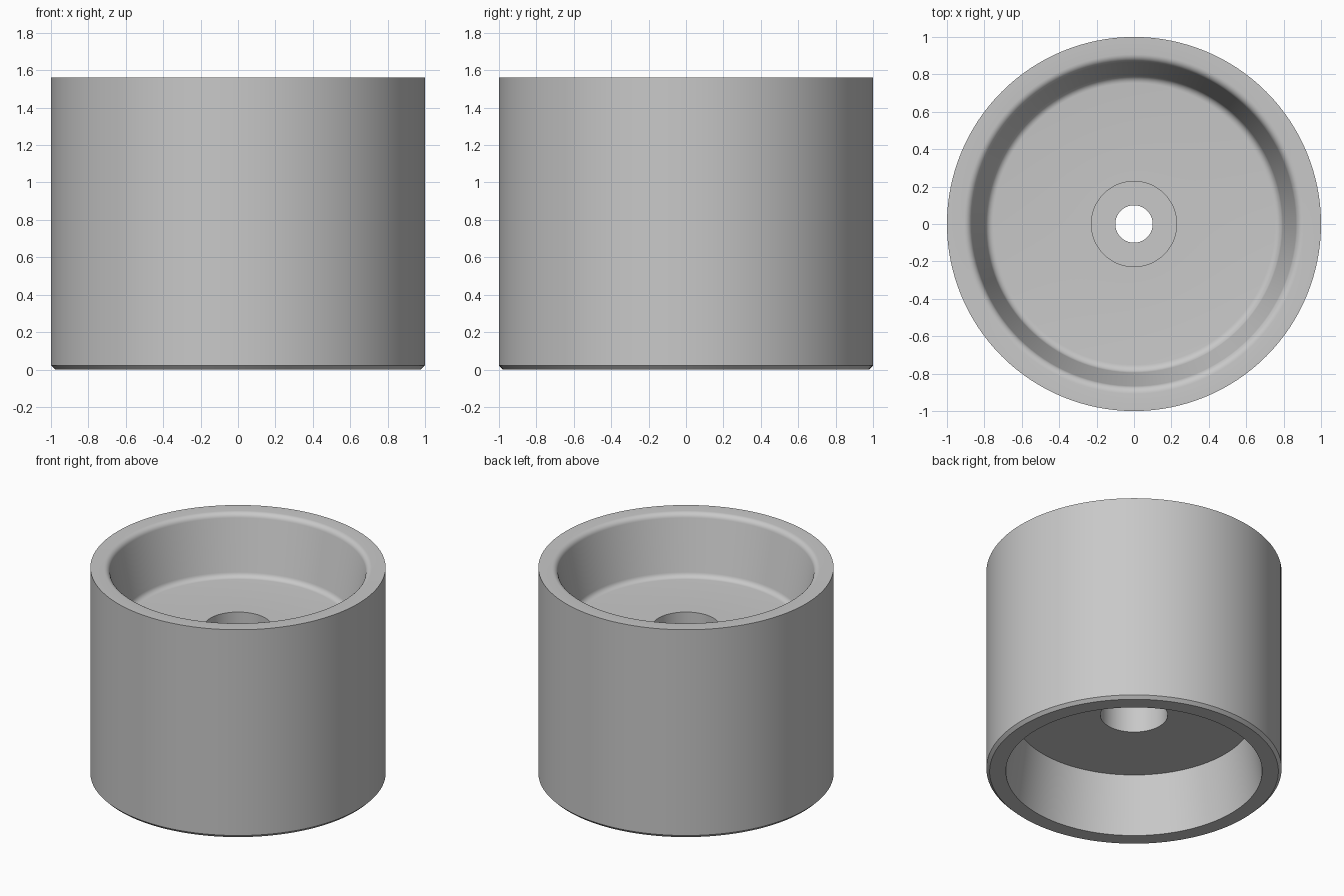
import bpy
import bmesh
from math import pi, sin, cos, radians
from mathutils import Vector

if "Cube" in bpy.data.objects:
    bpy.data.objects.remove(bpy.data.objects["Cube"])

SEGMENTS = 128
HEIGHT = 1.56
FLOOR_TOP, FLOOR_BOTTOM = 1.12, 0.44   # both faces of the central web
POCKET_R, POCKET_DEPTH = 0.228, 0.2    # counterbore on each side
BORE_R = 0.1
FILLET = 0.042


def rounded(before, corner, after, radius, steps=6):
    """Points of an arc that rounds one corner of the profile."""
    corner = Vector(corner)
    a = (Vector(before) - corner).normalized()
    b = (Vector(after) - corner).normalized()
    half = a.angle(b) / 2
    reach = radius / (sin(half) / cos(half))
    start, end = corner + a * reach, corner + b * reach
    centre = corner + (a + b).normalized() * (radius / sin(half))
    u, v = start - centre, end - centre
    sweep = u.angle(v)
    return [centre + (u * sin(sweep * (1 - i / steps)) + v * sin(sweep * i / steps)) / sin(sweep)
            for i in range(steps + 1)]


# Half section: outer wall, rounded upper cup, stepped bore, lower cup
rim, cup_floor = (0.873, HEIGHT), (0.788, FLOOR_TOP)
profile = [(0.978, 0), (1, 0.022), (1, HEIGHT)]
profile += rounded((1, HEIGHT), rim, cup_floor, FILLET)
profile += rounded(rim, cup_floor, (0, FLOOR_TOP), FILLET)
profile += [
    (POCKET_R, FLOOR_TOP), (POCKET_R, FLOOR_TOP - POCKET_DEPTH),
    (BORE_R, FLOOR_TOP - POCKET_DEPTH), (BORE_R, FLOOR_BOTTOM + POCKET_DEPTH),
    (POCKET_R, FLOOR_BOTTOM + POCKET_DEPTH), (POCKET_R, FLOOR_BOTTOM),
    (0.81, FLOOR_BOTTOM), (0.868, 0),
]

# Revolve the section around z
bm = bmesh.new()
verts = [bm.verts.new((r, 0, z)) for r, z in profile]
edges = [bm.edges.new((v, verts[i - 1])) for i, v in enumerate(verts)]
bmesh.ops.spin(bm, geom=verts + edges, cent=(0, 0, 0), axis=(0, 0, 1),
               angle=2 * pi, steps=SEGMENTS, use_merge=True)
bmesh.ops.remove_doubles(bm, verts=bm.verts, dist=0.0001)
bmesh.ops.recalc_face_normals(bm, faces=bm.faces)
mesh = bpy.data.meshes.new("wheel_body")
bm.to_mesh(mesh)
bm.free()

wheel = bpy.data.objects.new("wheel_body", mesh)
bpy.context.collection.objects.link(wheel)

# Plain grey material
grey = bpy.data.materials.new("plain grey")
grey.use_nodes = True
colour = (0.58, 0.58, 0.58, 1)
grey.diffuse_color = colour
grey.node_tree.nodes["Principled BSDF"].inputs["Base Color"].default_value = colour
mesh.materials.append(grey)

# Smooth curves, crisp corners
bpy.ops.object.select_all(action="DESELECT")
wheel.select_set(True)
bpy.context.view_layer.objects.active = wheel
bpy.ops.object.shade_smooth_by_angle(angle=radians(30))
